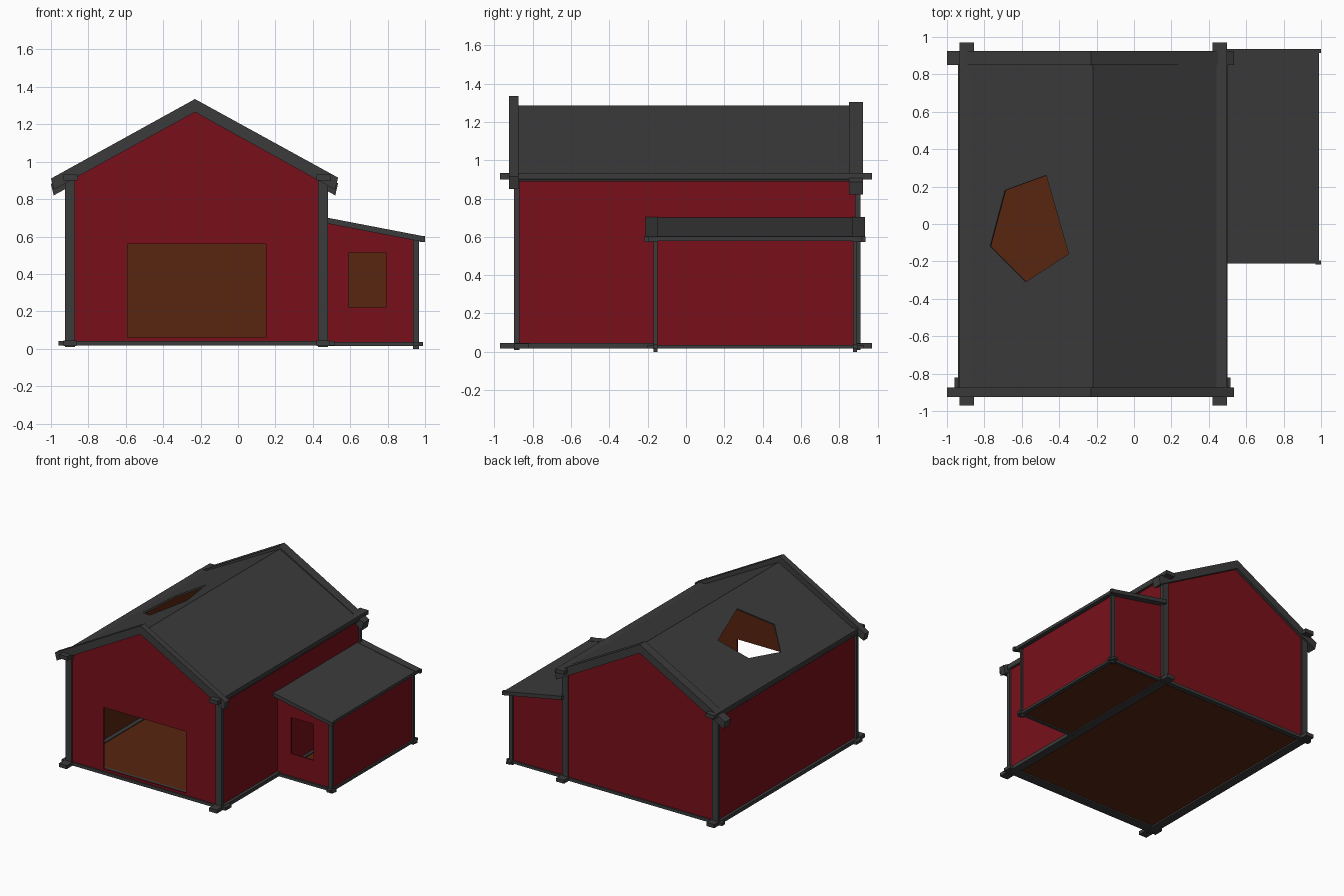
import bpy, bmesh
from mathutils import Vector

if "Cube" in bpy.data.objects:
    bpy.data.objects.remove(bpy.data.objects["Cube"])


def material(name, rgb):
    m = bpy.data.materials.new(name)
    m.diffuse_color = (*rgb, 1)
    m.use_nodes = True
    m.node_tree.nodes["Principled BSDF"].inputs["Base Color"].default_value = m.diffuse_color
    return m


RED = material("red_boards", (0.19, 0.005, 0.01))
BROWN = material("brown_interior", (0.098, 0.018, 0.005))
DARK = material("dark_trim", (0.044, 0.044, 0.044))


def finish(name, bm, mats):
    me = bpy.data.meshes.new(name)
    bm.to_mesh(me)
    bm.free()
    for m in mats:
        me.materials.append(m)
    ob = bpy.data.objects.new(name, me)
    bpy.context.collection.objects.link(ob)
    return ob


def panel(name, outline, outward, mat, hole=(), thick=0.012):
    """Flat board with an optional hole; the inner side is brown."""
    bm = bmesh.new()
    n = Vector(outward).normalized()
    for loop in (outline, hole):
        vs = [bm.verts.new(p) for p in loop]
        for i in range(len(vs)):
            bm.edges.new((vs[i - 1], vs[i]))
    bmesh.ops.triangle_fill(bm, use_beauty=True, use_dissolve=False,
                            edges=bm.edges[:], normal=n)
    ext = bmesh.ops.extrude_face_region(bm, geom=bm.faces[:], use_keep_orig=True)
    moved = [g for g in ext["geom"] if isinstance(g, bmesh.types.BMVert)]
    bmesh.ops.translate(bm, verts=moved, vec=-n * thick)
    bmesh.ops.recalc_face_normals(bm, faces=bm.faces[:])
    for f in bm.faces:
        f.material_index = 1 if f.normal.dot(n) < -0.9 else 0
    return finish(name, bm, (mat, BROWN))


def box(name, x, y, z, mat=DARK):
    bm = bmesh.new()
    bmesh.ops.create_cube(bm, size=1)
    for v in bm.verts:
        v.co = [r[0] if c < 0 else r[1] for c, r in zip(v.co, (x, y, z))]
    return finish(name, bm, (mat,))


def prism(name, profile, y0, y1):
    """XZ profile pulled along y."""
    bm = bmesh.new()
    f = bm.faces.new([bm.verts.new((x, y0, z)) for x, z in profile])
    ext = bmesh.ops.extrude_face_region(bm, geom=[f], use_keep_orig=True)
    bmesh.ops.translate(bm, vec=(0, y1 - y0, 0),
                        verts=[g for g in ext["geom"] if isinstance(g, bmesh.types.BMVert)])
    bmesh.ops.recalc_face_normals(bm, faces=bm.faces[:])
    return finish(name, bm, (DARK,))


def rect_x(x, y0, y1, z0, z1):
    return [(x, y0, z0), (x, y1, z0), (x, y1, z1), (x, y0, z1)]


def rect_y(y, x0, x1, z0, z1):
    return [(x0, y, z0), (x1, y, z0), (x1, y, z1), (x0, y, z1)]


XL, XR, YF, YB = -0.91, 0.465, -0.885, 0.90      # barn wall planes
LX, LF, LB = 0.955, -0.158, 0.885                # lean-to wall planes
RIDGE, RZ, EZ = -0.22, 1.285, 0.90
Z0 = 0.035

# barn walls
def gable(y):
    return [(XL, y, Z0), (XR, y, Z0), (XR, y, 0.905), (RIDGE, y, 1.27), (XL, y, 0.905)]


panel("front_wall", gable(YF), (0, -1, 0), RED, rect_y(YF, -0.59, 0.15, 0.06, 0.56))
panel("back_wall", gable(YB), (0, 1, 0), RED)
panel("left_wall", rect_x(XL, YF, YB, Z0, 0.905), (-1, 0, 0), RED)
panel("right_wall", rect_x(XR, YF, YB, Z0, 0.905), (1, 0, 0), RED)
box("barn_floor", (XL, XR), (YF, YB), (0.028, 0.038), BROWN)

# barn roof, left slope broken open
slope = (RZ - EZ) / 0.72
hole = [(x, y, RZ + (x - RIDGE) * slope) for x, y in
        ((-0.69, 0.18), (-0.47, 0.26), (-0.35, -0.16), (-0.58, -0.31), (-0.77, -0.12))]
for side, s, h in (("left", -1, hole), ("right", 1, ())):
    e = RIDGE + s * 0.72
    panel(side + "_roof", [(RIDGE, -0.9, RZ), (RIDGE, 0.9, RZ), (e, 0.9, EZ), (e, -0.9, EZ)],
          (s * slope, 0, 1), DARK, h)

# gable trim, one chevron per end
for name, y0, y1, dz in (("front", -0.925, -0.875, 0), ("back", 0.85, 0.925, -0.03)):
    prism(name + "_gable_trim",
          [(-1.0, 0.91 + dz), (-0.23, 1.335 + dz), (0.535, 0.915 + dz),
           (0.52, 0.85 + dz), (-0.23, 1.265 + dz), (-0.985, 0.85 + dz)], y0, y1)

# barn corner posts, sills and eave beams
for sx, x in (("left", -0.898), ("right", 0.454)):
    for sy, y, zb in (("front", -0.883, 0.01), ("back", 0.896, 0.01)):
        box(f"{sy}_{sx}_post", (x - 0.027, x + 0.027), (y - 0.014, y + 0.014), (zb, 0.92))
    box(sx + "_sill", (x - 0.035, x + 0.035), (-0.97, 0.97), (0.016, 0.045))
    box(sx + "_eave_beam", (x - 0.035, x + 0.042), (-0.97, 0.97), (0.90, 0.932))
box("front_sill", (-0.96, 0.515), (-0.895, -0.82), (0.017, 0.042))
box("back_sill", (-0.96, 0.50), (0.87, 0.91), (0.017, 0.042))

# lean-to walls and floor
def lean(y):
    return [(XR, y, Z0), (LX, y, Z0), (LX, y, 0.59), (XR, y, 0.685)]


panel("lean_to_front_wall", lean(LF), (0, -1, 0), RED, rect_y(LF, 0.59, 0.79, 0.22, 0.515))
panel("lean_to_back_wall", lean(LB), (0, 1, 0), RED)
panel("lean_to_side_wall", rect_x(LX, LF, LB, Z0, 0.59), (1, 0, 0), RED)
box("lean_to_floor", (XR, LX), (LF, LB), (0.025, 0.035), BROWN)

# lean-to roof with sloping trims
panel("lean_to_roof", [(XR, -0.2, 0.70), (0.985, -0.2, 0.60), (0.985, 0.925, 0.60), (XR, 0.925, 0.70)],
      (0.192, 0, 1), DARK)
for name, y0, y1 in (("front", -0.212, -0.145), ("back", 0.87, 0.935)):
    prism(name + "_lean_to_trim", [(XR, 0.703), (0.99, 0.602), (0.985, 0.572), (XR, 0.672)], y0, y1)
box("lean_to_eave_beam", (0.955, 0.988), (-0.208, 0.935), (0.578, 0.602))
for name, y in (("front", -0.205), ("back", 0.925)):
    box(name + "_eave_end", (0.97, 1.0), (y - 0.011, y + 0.011), (0.572, 0.603))

# lean-to posts and sills
for name, y in (("front", -0.16), ("back", 0.883)):
    box(name + "_lean_to_post", (0.935, 0.967), (y - 0.01, y + 0.01), (0.0, 0.60))
    box(name + "_lean_to_sill", (0.44, 0.99), (y - 0.012, y + 0.012), (0.015, 0.037))
box("lean_to_side_sill", (0.935, 0.968), (-0.2, 0.93), (0.017, 0.036))
